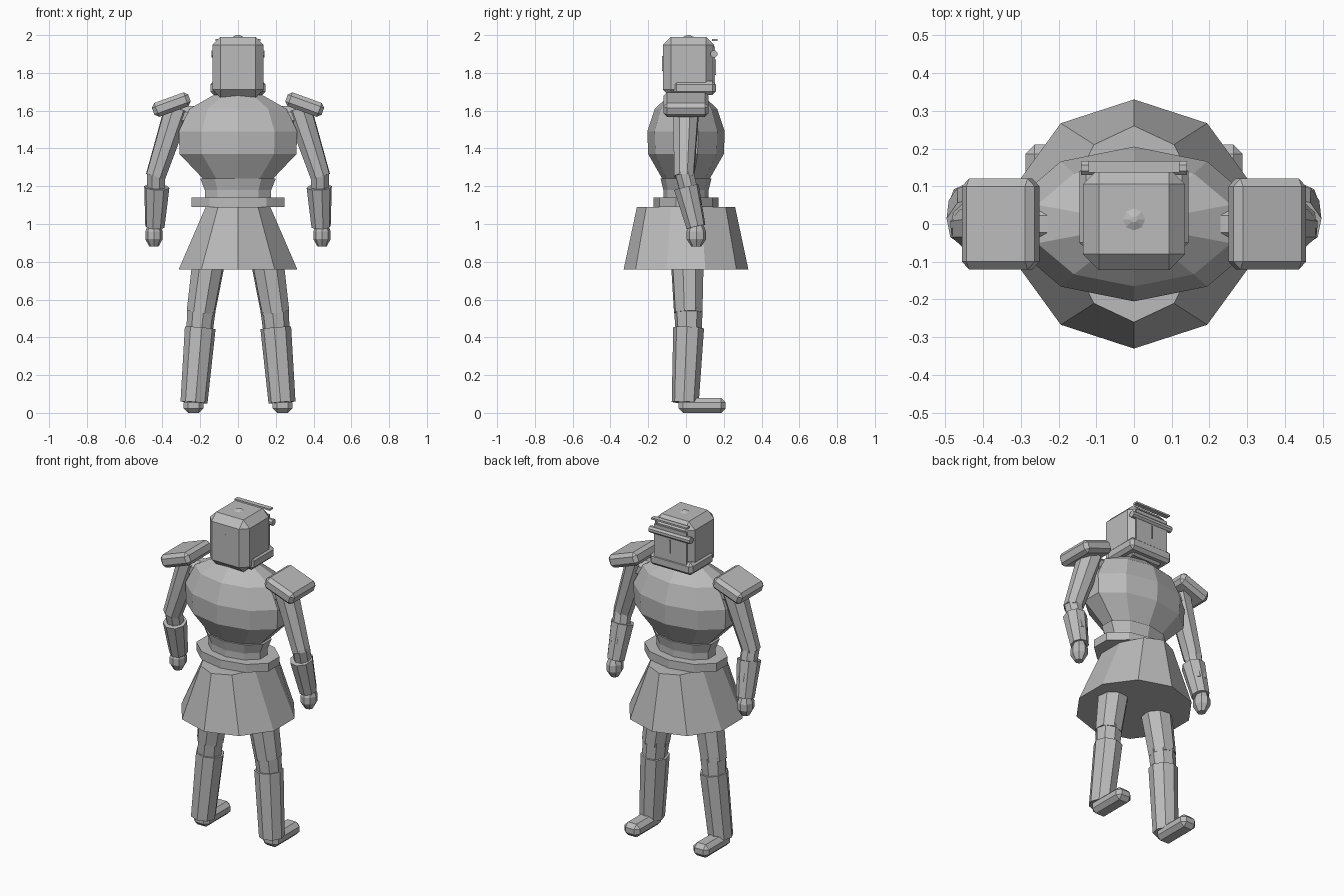
import bpy, bmesh, math
from mathutils import Vector, Matrix

if "Cube" in bpy.data.objects:
    bpy.data.objects.remove(bpy.data.objects["Cube"])

steel = bpy.data.materials.new("plain_grey")
steel.use_nodes = True
GREY = (0.5, 0.5, 0.5, 1)
steel.diffuse_color = GREY
steel.node_tree.nodes["Principled BSDF"].inputs["Base Color"].default_value = GREY


def finish(name, bm):
    bmesh.ops.recalc_face_normals(bm, faces=bm.faces)
    mesh = bpy.data.meshes.new(name)
    bm.to_mesh(mesh)
    bm.free()
    mesh.materials.append(steel)
    ob = bpy.data.objects.new(name, mesh)
    bpy.context.collection.objects.link(ob)
    return ob


def stack(name, rings, sides=10, cy=0.0):
    """Closed shape from (z, x radius, y radius) rings."""
    bm = bmesh.new()
    loops = []
    for z, rx, ry in rings:
        angles = [math.pi / 2 + math.tau * i / sides for i in range(sides)]
        loops.append([bm.verts.new((rx * math.cos(a), cy + ry * math.sin(a), z)) for a in angles])
    for low, high in zip(loops, loops[1:]):
        for i in range(sides):
            j = (i + 1) % sides
            bm.faces.new((low[i], low[j], high[j], high[i]))
    bm.faces.new(loops[0])
    bm.faces.new(loops[-1])
    return finish(name, bm)


def limb(name, start, end, r1, r2, sides=8):
    """Tapered prism between two points."""
    a, b = Vector(start), Vector(end)
    turn = (b - a).to_track_quat('Z', 'Y').to_matrix().to_4x4()
    spin = Matrix.Rotation(math.pi / sides, 4, 'Z')
    bm = bmesh.new()
    bmesh.ops.create_cone(bm, cap_ends=True, segments=sides, radius1=r1, radius2=r2,
                          depth=(b - a).length,
                          matrix=Matrix.Translation((a + b) / 2) @ turn @ spin)
    return finish(name, bm)


def box(name, centre, size, bevel, tilt=0.0):
    """Chamfered block, tilted about the y axis."""
    bm = bmesh.new()
    bmesh.ops.create_cube(bm, size=1, matrix=Matrix.Diagonal((*size, 1)))
    if bevel:
        bmesh.ops.bevel(bm, geom=list(bm.edges), offset=bevel, segments=1,
                        affect='EDGES', profile=0.5)
    bm.transform(Matrix.Translation(centre) @ Matrix.Rotation(tilt, 4, 'Y'))
    return finish(name, bm)


# Body
stack("torso", [(1.23, .185, .12), (1.37, .325, .2), (1.49, .33, .205),
                (1.61, .27, .165), (1.68, .14, .09), (1.70, .05, .03)])
stack("waist", [(1.12, .185, .12), (1.18, .185, .12), (1.24, .21, .135)])
stack("belt", [(1.09, .258, .172), (1.14, .258, .172)])
stack("skirt", [(0.76, .33, .33), (1.09, .18, .26)])
stack("neck", [(1.64, .1, .09), (1.72, .1, .09)], 8)

# Helmet
box("helmet", (0, .013, 1.83), (.27, .27, .32), .042)
box("chin_guard", (0, .045, 1.72), (.29, .225, .075), .018)
stack("helmet_button", [(1.985, .04, .04), (2.0, .008, .008)], 8, .012)
box("face_plate", (0, .148, 1.84), (.22, .012, .2), 0)
limb("brow_bar", (-.14, .148, 1.90), (.14, .148, 1.90), .02, .02)
box("crest_strip", (0, .152, 1.975), (.24, .03, .01), 0)
box("front_ridge", (0, -.122, 1.85), (.004, .008, .08), 0)
box("back_ridge", (0, .155, 1.83), (.006, .01, .08), 0)

for side, s in (("left", 1), ("right", -1)):
    # Arms
    box(side + "_shoulder_pad", (s * .353, 0, 1.632), (.205, .24, .078), .02, s * math.radians(20))
    limb(side + "_shoulder_joint", (s * .2, 0, 1.57), (s * .34, 0, 1.57), .06, .06)
    limb(side + "_upper_arm", (s * .32, 0, 1.61), (s * .437, -.01, 1.25), .073, .055)
    limb(side + "_forearm", (s * .434, -.012, 1.28), (s * .432, .04, 1.08), .052, .05)
    limb(side + "_gauntlet", (s * .43, .002, 1.195), (s * .44, .053, .985), .068, .052)
    hand = stack(side + "_hand", [(.88, .024, .026), (.92, .046, .052),
                                  (.96, .046, .052), (1.0, .03, .035)], 8, .055)
    hand.location.x = s * .445

    # Legs
    limb(side + "_thigh", (s * .14, .005, .9), (s * .197, .012, .53), .094, .078)
    limb(side + "_knee", (s * .193, .012, .55), (s * .205, .015, .42), .076, .07)
    limb(side + "_boot", (s * .2, .014, .45), (s * .233, -.004, .055), .082, .072)
    box(side + "_foot", (s * .235, .085, .04), (.105, .25, .08), .024)
